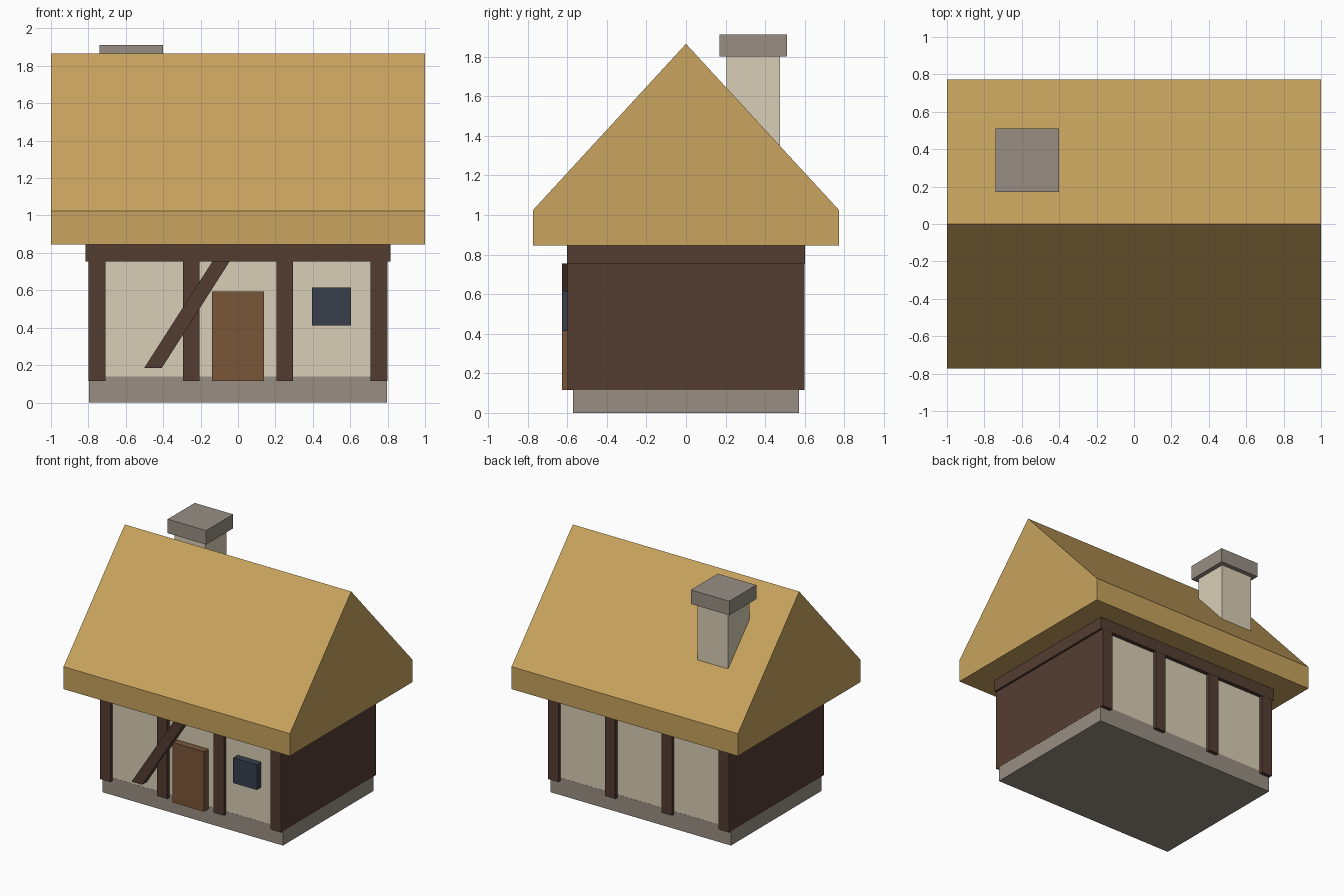
import bpy
import bmesh

cube = bpy.data.objects.get("Cube")
if cube:
    bpy.data.objects.remove(cube, do_unlink=True)


def to_linear(v):
    v /= 255
    return v / 12.92 if v <= 0.04045 else ((v + 0.055) / 1.055) ** 2.4


def material(name, *rgb):
    colour = [to_linear(v) for v in rgb] + [1.0]
    mat = bpy.data.materials.new(name)
    mat.use_nodes = True
    mat.diffuse_color = colour
    bsdf = next(n for n in mat.node_tree.nodes if n.type == 'BSDF_PRINCIPLED')
    bsdf.inputs["Base Color"].default_value = colour
    bsdf.inputs["Roughness"].default_value = 0.9
    return mat


straw = material("straw", 200, 163, 94)
plaster = material("cream plaster", 217, 207, 183)
stone = material("grey stone", 152, 143, 132)
timber = material("dark timber", 84, 61, 50)
door_wood = material("door wood", 121, 87, 56)
glass = material("dark glass", 56, 63, 76)


def prism(name, profile, axis, start, end, mat):
    """Extrude a flat profile along x or y; profile points are (across, z)."""
    bm = bmesh.new()

    def place(p, d):
        return (d, p[0], p[1]) if axis == 'x' else (p[0], d, p[1])

    a = [bm.verts.new(place(p, start)) for p in profile]
    b = [bm.verts.new(place(p, end)) for p in profile]
    bm.faces.new(a)
    bm.faces.new(b)
    for i in range(len(a)):
        j = (i + 1) % len(a)
        bm.faces.new((a[i], a[j], b[j], b[i]))
    bmesh.ops.recalc_face_normals(bm, faces=bm.faces)
    mesh = bpy.data.meshes.new(name)
    bm.to_mesh(mesh)
    bm.free()
    mesh.materials.append(mat)
    obj = bpy.data.objects.new(name, mesh)
    bpy.context.collection.objects.link(obj)
    return obj


def box(name, x, y, z, mat):
    profile = [(x[0], z[0]), (x[1], z[0]), (x[1], z[1]), (x[0], z[1])]
    return prism(name, profile, 'y', y[0], y[1], mat)


# Stone base and plastered walls
box("foundation", (-0.797, 0.797), (-0.571, 0.571), (0, 0.139), stone)
box("walls", (-0.796, 0.796), (-0.57, 0.57), (0.13, 0.86), plaster)

# Timber frames run through the house from front to back
for i, x in enumerate((-0.753, -0.25, 0.25, 0.753)):
    box(f"timber_frame_{i + 1}", (x - 0.045, x + 0.045), (-0.6, 0.6), (0.115, 0.8), timber)
box("top_beam", (-0.815, 0.815), (-0.601, 0.601), (0.754, 0.86), timber)

# Slanted brace, door and window on the front
brace = [(-0.502, 0.184), (-0.408, 0.184), (-0.045, 0.754), (-0.137, 0.754)]
prism("front_brace", brace, 'y', -0.626, -0.56, timber)
box("door", (-0.139, 0.139), (-0.626, -0.56), (0.115, 0.594), door_wood)
box("window", (0.396, 0.604), (-0.626, -0.56), (0.413, 0.615), glass)

# Thick thatched roof with vertical eaves and a flat underside
gable = [(-0.773, 0.846), (0.773, 0.846), (0.773, 1.025), (0, 1.865), (-0.773, 1.025)]
prism("thatched_roof", gable, 'x', -1, 1, straw)

# Chimney on the back slope
cx, cy = -0.57, 0.34


def chimney_part(name, half, z, mat):
    box(name, (cx - half, cx + half), (cy - half, cy + half), z, mat)


chimney_part("chimney_shaft", 0.135, (1.1, 1.81), plaster)
chimney_part("chimney_cap", 0.17, (1.8, 1.912), stone)
